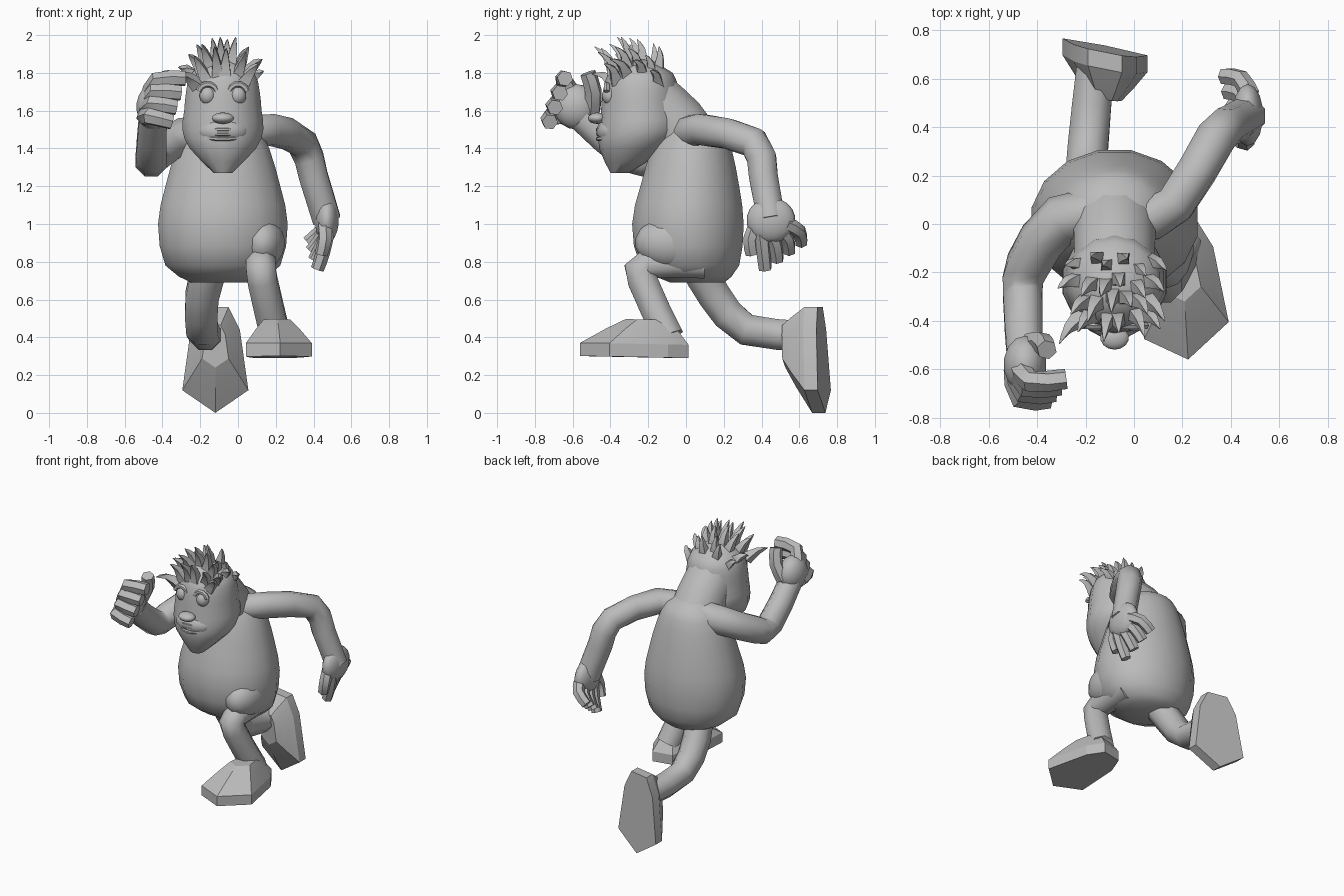
import bpy, bmesh, math, random
from mathutils import Vector

random.seed(4)
cube = bpy.data.objects.get("Cube")
if cube:
    bpy.data.objects.remove(cube)

COLOUR = (.5, .5, .5, 1)
grey = bpy.data.materials.new("plain grey")
grey.use_nodes = True
grey.diffuse_color = COLOUR
grey.node_tree.nodes["Principled BSDF"].inputs["Base Color"].default_value = COLOUR

MIDDLE = -.08  # the body's centre line in x


def finish(obj, angle=50):
    """Give the object its material and shading."""
    obj.data.materials.append(grey)
    bpy.ops.object.select_all(action="DESELECT")
    obj.select_set(True)
    bpy.context.view_layer.objects.active = obj
    bpy.ops.object.shade_smooth_by_angle(angle=math.radians(angle))


def loft(name, rings, angle=50):
    """Skin a list of equal-length rings and cap both ends."""
    bm = bmesh.new()
    loops = [[bm.verts.new(point) for point in ring] for ring in rings]
    count = len(loops[0])
    for lower, upper in zip(loops, loops[1:]):
        for i in range(count):
            j = (i + 1) % count
            bm.faces.new((lower[i], lower[j], upper[j], upper[i]))
    bm.faces.new(loops[0])
    bm.faces.new(loops[-1])
    bmesh.ops.recalc_face_normals(bm, faces=bm.faces)
    mesh = bpy.data.meshes.new(name)
    bm.to_mesh(mesh)
    bm.free()
    obj = bpy.data.objects.new(name, mesh)
    bpy.context.collection.objects.link(obj)
    finish(obj, angle)


def flow(points, steps=2):
    """Smooth curve running through the given points."""
    points = [Vector(point) for point in points]
    padded = [points[0], *points, points[-1]]
    curve = []
    for before, start, end, after in zip(padded, padded[1:], padded[2:], padded[3:]):
        pull, push = (end - before) / 2, (after - start) / 2
        for step in range(steps):
            t = step / steps
            s = 1 - t
            curve.append(start * (s * s * (1 + 2 * t)) + end * (t * t * (1 + 2 * s))
                         + pull * (t * s * s) - push * (t * t * s))
    return curve + [points[-1]]


def circle(sides):
    turns = [math.tau * (i + .5) / sides for i in range(sides)]
    return [(math.cos(turn), math.sin(turn)) for turn in turns]


def tube(name, path, start, end, sides=8, steps=2, side=(1, 0, 0)):
    """Round limb along a smooth path, tapering from the start to the end radius."""
    curve = flow(path, steps)
    last = len(curve) - 1
    rings = []
    for i, centre in enumerate(curve):
        along = (curve[min(i + 1, last)] - curve[max(i - 1, 0)]).normalized()
        u = Vector(side) - along * along.dot(Vector(side))
        u.normalize()
        v = along.cross(u)
        radius = start + (end - start) * i / last
        rings.append([centre + (u * c + v * s) * radius for c, s in circle(sides)])
    loft(name, rings)


def stack(name, profile, depth, sides):
    """Upright rounded body; the profile holds height, centre y and half width."""
    loft(name, [[(MIDDLE + width * c, y + width * depth * s, z) for c, s in circle(sides)]
                for z, y, width in flow(profile)])


def ball(name, at, size):
    bpy.ops.mesh.primitive_uv_sphere_add(segments=14, ring_count=9, location=at)
    obj = bpy.context.object
    obj.name = name
    obj.scale = size
    finish(obj)


# Pear-shaped torso, sloping neck and narrow-chinned head
stack("torso", [(.69, .06, .17), (.78, .02, .31), (1, .01, .35), (1.2, .02, .31),
                (1.4, .03, .25), (1.53, .04, .18), (1.59, .02, .07)], .86, 16)
tube("neck", [(MIDDLE, .04, 1.38), (MIDDLE, -.06, 1.53), (MIDDLE, -.2, 1.66)], .18, .17, 12)
stack("head", [(1.27, -.35, .05), (1.4, -.28, .18), (1.5, -.24, .22), (1.6, -.24, .21),
               (1.7, -.24, .2), (1.8, -.24, .17), (1.87, -.26, .06)], 1, 14)

# Muzzle, nose and eyes with arched lids
ball("muzzle", (MIDDLE, -.38, 1.49), (.14, .095, .08))
ball("nose", (MIDDLE, -.47, 1.56), (.06, .05, .03))
for label, sign in (("right", -1), ("left", 1)):
    x = MIDDLE + .08 * sign
    ball(label + "_eye", (x, -.4, 1.68), (.045, .045, .05))
    arch = [(x + .05 * c, -.42, 1.69 + .05 * s) for c, s in circle(12) if s > 0]
    tube(label + "_eyelid", arch, .016, .016, 6, 1, (0, 1, 0))

# Mouth: lips and teeth share one curve around the muzzle
for label, z, bend, radius in (("upper_lip", 1.49, .01, .011), ("teeth", 1.475, 0, .009),
                               ("lower_lip", 1.46, -.01, .011)):
    curve = [(MIDDLE + .11 * s, -.468 + .07 * s * s, z + bend * (1 - s * s))
             for s in (-1, -.5, 0, .5, 1)]
    tube(label, curve, radius, radius, 6, 2, (0, 1, 0))

# Spiky hair: staggered rows of bent, broad spikes fanning out from the crown
ROWS, COLUMNS = 4, 6
for row in range(ROWS):
    v = 2 * row / (ROWS - 1) - 1
    for column in range(COLUMNS):
        u = 2 * (column + .3 * (row % 2)) / (COLUMNS - .7) - 1 + random.uniform(-.08, .08)
        root = Vector((MIDDLE + .13 * u, -.27 + .1 * v + random.uniform(-.02, .02),
                       1.86 - .05 * (u * u + v * v)))
        tall = (.14 - .09 * u * u) * random.uniform(.8, 1.1)
        tip = root + Vector((.09 * u, .04 * v - .05 + random.uniform(-.03, .03), tall))
        bend = root.lerp(tip, .5) + Vector((.01 * u, .01, .01))
        root.z -= .02
        tube(f"hair_spike_{row}_{column}", [root, bend, tip], .046, .002, 4, 2)

# Left arm swung back with the hand hanging, right arm bent up
tube("left_arm", [(0, 0, 1.47), (.17, .08, 1.5), (.34, .36, 1.43), (.4, .41, 1.25),
                  (.47, .45, 1.02)], .09, .08)
tube("right_arm", [(-.08, .04, 1.47), (-.3, .02, 1.46), (-.44, -.17, 1.36),
                   (-.46, -.3, 1.35), (-.45, -.55, 1.56)], .11, .08)
ball("left_palm", (.47, .45, 1.02), (.065, .13, .12))
ball("right_palm", (-.45, -.58, 1.62), (.09, .12, .12))


def fingers(label, radius, first, last, thumb):
    """Four fingers spread evenly between the first and last, plus a thumb."""
    spread = [[Vector(a).lerp(Vector(b), i / 3) for a, b in zip(first, last)] for i in range(4)]
    for i, joints in enumerate(spread + [thumb]):
        name = "thumb" if i == 4 else f"finger_{i + 1}"
        tube(f"{label}_{name}", joints, radius, radius * .85, 6, 2, (.3, .9, .3))


fingers("left", .042, [(.47, .4, .95), (.45, .41, .85), (.42, .42, .76)],
        [(.48, .53, 1), (.44, .6, .96), (.37, .61, .9)],
        [(.46, .38, 1), (.46, .34, .92), (.44, .35, .84)])
fingers("right", .05, [(-.47, -.58, 1.66), (-.43, -.65, 1.76), (-.28, -.64, 1.77)],
        [(-.49, -.6, 1.57), (-.47, -.72, 1.57), (-.35, -.72, 1.54)],
        [(-.43, -.5, 1.6), (-.38, -.49, 1.7), (-.36, -.52, 1.8)])

# Left knee raised in front from a rounded hip, right leg kicked back
ball("left_hip", (.13, -.08, .9), (.12, .19, .14))
tube("left_leg", [(.12, .1, .79), (.12, -.21, .79), (.13, -.23, .7), (.2, -.09, .4)], .085, .085)
tube("right_leg", [(-.14, .05, .8), (-.19, .15, .62), (-.19, .32, .44), (-.16, .64, .41)],
     .1, .085)


def foot(name, heel, along, across, up):
    """Wedge foot: mirrored pointed sole, upright edge, instep drawn toward the ankle."""
    half = [(0, .07), (.12, .13), (.44, .175)]
    outline = half + [(.56, 0)] + [(a, -w) for a, w in reversed(half)]
    heel, along, across, up = map(Vector, (heel, along, across, up))
    ankle = .16
    loft(name, [[heel + along * (ankle + (a - ankle) * scale) + across * w * scale + up * height
                 for a, w in outline]
                for scale, height in ((1, 0), (1, .07), (.65, .15), (.4, .2))], 20)


foot("left_foot", (.19, 0, .29), (.06, -1, .02), (1, .2, 0), (0, 0, 1))
foot("right_foot", (-.12, .71, .56), (0, .05, -1), (1, -.2, 0), (0, -1, 0))
